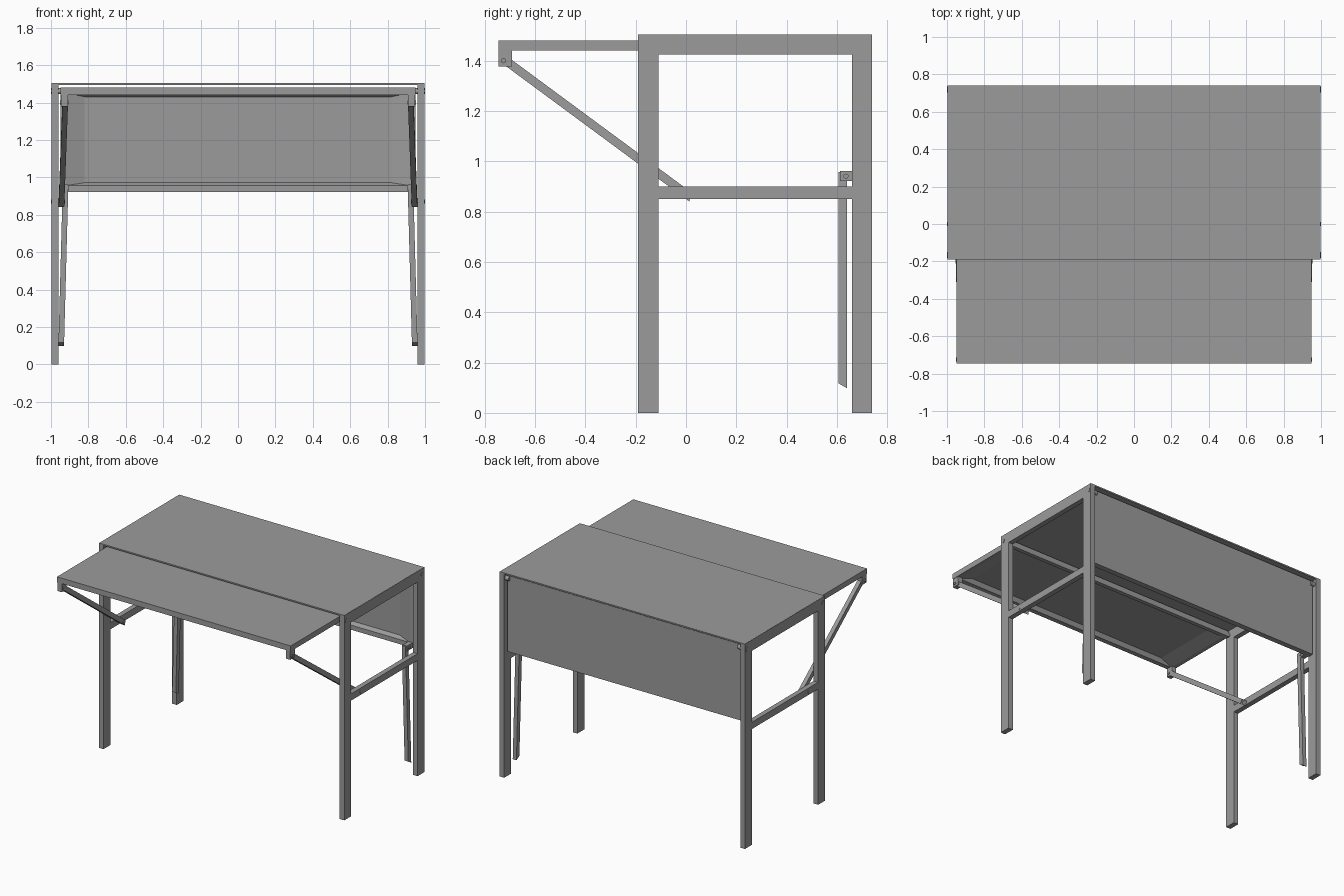
import bpy, bmesh, math
from mathutils import Vector

if "Cube" in bpy.data.objects:
    bpy.data.objects.remove(bpy.data.objects["Cube"], do_unlink=True)

grey = bpy.data.materials.new("plain grey")
grey.use_nodes = True
tone = (0.33, 0.33, 0.33, 1)
grey.diffuse_color = tone
grey.node_tree.nodes["Principled BSDF"].inputs["Base Color"].default_value = tone


def finish(name, bm):
    bmesh.ops.recalc_face_normals(bm, faces=bm.faces)
    mesh = bpy.data.meshes.new(name)
    bm.to_mesh(mesh)
    bm.free()
    mesh.materials.append(grey)
    obj = bpy.data.objects.new(name, mesh)
    bpy.context.collection.objects.link(obj)
    return obj


def loft(name, loops):
    """Solid made by joining matching loops of points and capping the ends."""
    bm = bmesh.new()
    rings = [[bm.verts.new(p) for p in loop] for loop in loops]
    n = len(rings[0])
    for a, b in zip(rings, rings[1:]):
        for i in range(n):
            j = (i + 1) % n
            bm.faces.new((a[i], a[j], b[j], b[i]))
    bm.faces.new(rings[0])
    bm.faces.new(rings[-1])
    return finish(name, bm)


def box(name, x, y, z):
    def ring(h):
        return [(x[0], y[0], h), (x[1], y[0], h), (x[1], y[1], h), (x[0], y[1], h)]
    return loft(name, [ring(z[0]), ring(z[1])])


def side_x(s, a, b):
    return sorted((s * a, s * b))


def pin(name, s, x0, x1, y, z, r):
    """Cylinder lying along x."""
    def ring(x):
        return [(s * x, y + r * math.cos(i * math.pi / 8), z + r * math.sin(i * math.pi / 8))
                for i in range(16)]
    obj = loft(name, [ring(x0), ring(x1)])
    for p in obj.data.polygons:
        p.use_smooth = len(p.vertices) == 4


def tray(name, length, place):
    """Flat panel with a rim and a sloping recess on its inner face."""
    def ring(hx, u0, u1, d):
        return [place(-hx, u0, d), place(hx, u0, d), place(hx, u1, d), place(-hx, u1, d)]
    L = length
    loft(name, [ring(0.95, 0, L, 0),
                ring(0.95, 0, L, 0.04),
                ring(0.92, 0.03, L - 0.034, 0.04),
                ring(0.82, 0.05, L - 0.05, 0.01)])


def strut(name, s, top, bottom, skew):
    """Square bar between two points, with its lower end cut at a slant."""
    a, b = Vector(top), Vector(bottom)
    d = (b - a).normalized()
    across = Vector((0, -d.z, d.y)).normalized() * 0.017
    thick = Vector((0.015, 0, 0))

    def ring(c, k):
        pts = [c - across - thick - d * k, c - across + thick - d * k,
               c + across + thick + d * k, c + across - thick + d * k]
        return [(s * p.x, p.y, p.z) for p in pts]
    loft(name, [ring(a, 0), ring(b, skew)])


# Table top
box("table_top", (-0.996, 0.996), (-0.19, 0.74), (1.495, 1.505))

# Folding panels: one raised at the front, one hanging at the back
tray("front_flap", 0.595, lambda x, u, d: (x, -0.15 - u, 1.481 - d))
tray("back_flap", 0.559, lambda x, u, d: (x, 0.717 - d, 1.481 - u))

for side, s in (("left", 1), ("right", -1)):
    outer = side_x(s, 0.96, 0.997)

    # Side frame
    box(side + "_front_leg", outer, (-0.19, -0.11), (0, 1.425))
    box(side + "_back_leg", outer, (0.66, 0.74), (0, 1.425))
    box(side + "_top_rail", outer, (-0.19, 0.74), (1.425, 1.504))
    box(side + "_lower_rail", outer, (-0.11, 0.66), (0.85, 0.90))

    # Brackets at the free ends of the panels
    bracket = side_x(s, 0.91, 0.946)
    box(side + "_front_bracket", bracket, (-0.745, -0.692), (1.378, 1.441))
    box(side + "_back_bracket", bracket, (0.612, 0.677), (0.922, 0.961))

    # Support struts
    strut(side + "_front_strut", s, (0.924, -0.715, 1.399), (0.944, 0.018, 0.858), -0.006)
    strut(side + "_back_strut", s, (0.922, 0.623, 0.958), (0.945, 0.623, 0.108), 0.01)

    # Hinge pins
    pin(side + "_front_hinge_pin", s, 0.93, 1.0, -0.167, 1.461, 0.016)
    pin(side + "_back_hinge_pin", s, 0.93, 1.0, 0.718, 1.461, 0.016)
    pin(side + "_rail_pin", s, 0.925, 1.0, 0, 0.872, 0.011)
    pin(side + "_front_bracket_pin", s, 0.905, 0.952, -0.725, 1.4, 0.01)
    pin(side + "_back_bracket_pin", s, 0.905, 0.952, 0.636, 0.941, 0.01)
